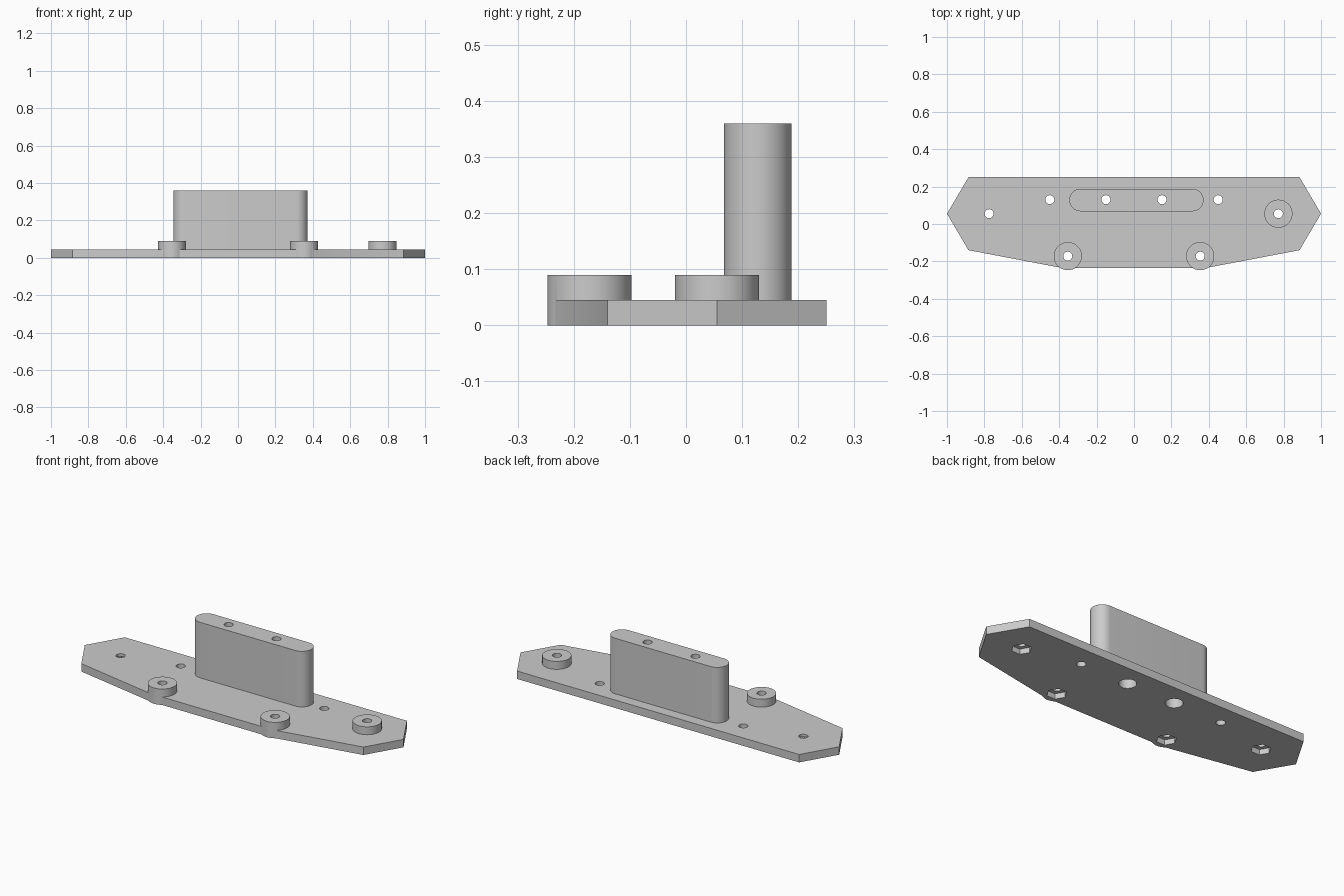
import bpy, bmesh
from math import cos, sin, pi

cube = bpy.data.objects.get("Cube")
if cube:
    bpy.data.objects.remove(cube)

grey = bpy.data.materials.new("plain_grey")
grey.use_nodes = True
grey.diffuse_color = (0.6, 0.6, 0.6, 1)
grey.node_tree.nodes["Principled BSDF"].inputs["Base Color"].default_value = (0.6, 0.6, 0.6, 1)


def arc(x, y, r, n, start=0.0, sweep=2 * pi, ends=False):
    steps = n + 1 if ends else n
    return [(x + r * cos(start + sweep * i / n), y + r * sin(start + sweep * i / n))
            for i in range(steps)]


def prism(name, outline, z0, z1):
    """Extrude a counter-clockwise outline from z0 to z1."""
    bm = bmesh.new()
    base = bm.faces.new([bm.verts.new((x, y, z0)) for x, y in outline])
    top = bmesh.ops.extrude_face_region(bm, geom=[base])["geom"]
    bmesh.ops.translate(bm, vec=(0, 0, z1 - z0),
                        verts=[v for v in top if isinstance(v, bmesh.types.BMVert)])
    bmesh.ops.recalc_face_normals(bm, faces=bm.faces)
    mesh = bpy.data.meshes.new(name)
    bm.to_mesh(mesh)
    bm.free()
    mesh.materials.append(grey)
    ob = bpy.data.objects.new(name, mesh)
    bpy.context.collection.objects.link(ob)
    return ob


def select(ob):
    bpy.ops.object.select_all(action="DESELECT")
    ob.select_set(True)
    bpy.context.view_layer.objects.active = ob


def combine(target, tool, operation):
    """Apply one boolean and discard the tool."""
    select(target)
    mod = target.modifiers.new("combine", "BOOLEAN")
    mod.operation, mod.solver, mod.object = operation, "EXACT", tool
    bpy.ops.object.modifier_apply(modifier=mod.name)
    bpy.data.objects.remove(tool)


def drill(target, x, y, r, z0, z1, sides=32):
    combine(target, prism("cutter", arc(x, y, r, sides), z0, z1), "DIFFERENCE")


PLATE_TOP, BOSS_TOP, PILLAR_TOP = 0.045, 0.09, 0.36
HOLE, BORE, NUT = 0.024, 0.045, 0.052
PILLAR_Y, BORE_TOP = 0.13, 0.25

# Base plate: symmetrical outline with pointed ends
right = [(0.385, -0.235), (0.885, -0.14), (1, 0.055), (0.885, 0.25)]
plate = prism("base_plate", right + [(-x, y) for x, y in reversed(right)], 0, PLATE_TOP)

# Raised bosses, full height through the plate
bosses = [(-0.354, -0.172), (0.354, -0.172), (0.772, 0.055)]
for x, y in bosses:
    combine(plate, prism("boss", arc(x, y, 0.075, 64), 0, BOSS_TOP), "UNION")

# Bolt holes with hexagonal nut pockets underneath
for x, y in bosses + [(-0.775, 0.055)]:
    drill(plate, x, y, HOLE, -0.1, 0.2)
    drill(plate, x, y, NUT, -0.1, 0.03, sides=6)

# Plain holes beside the pillar
for x in (-0.45, 0.45):
    drill(plate, x, PILLAR_Y, HOLE, -0.1, 0.2)

# Upright pillar with rounded ends
stadium = (arc(0.312, 0.128, 0.06, 32, -pi / 2, pi, True)
           + arc(-0.286, 0.128, 0.06, 32, pi / 2, pi, True))
pillar = prism("pillar", stadium, PLATE_TOP, PILLAR_TOP)

# Deep counterbored holes through plate and pillar
for x in (-0.15, 0.15):
    drill(plate, x, PILLAR_Y, BORE, -0.1, 0.2)
    drill(pillar, x, PILLAR_Y, BORE, -0.1, BORE_TOP)
    drill(pillar, x, PILLAR_Y, HOLE, -0.1, 0.5)

# Smooth round walls, keep hard edges
for ob in (plate, pillar):
    select(ob)
    bpy.ops.object.shade_smooth_by_angle(angle=pi / 6)
